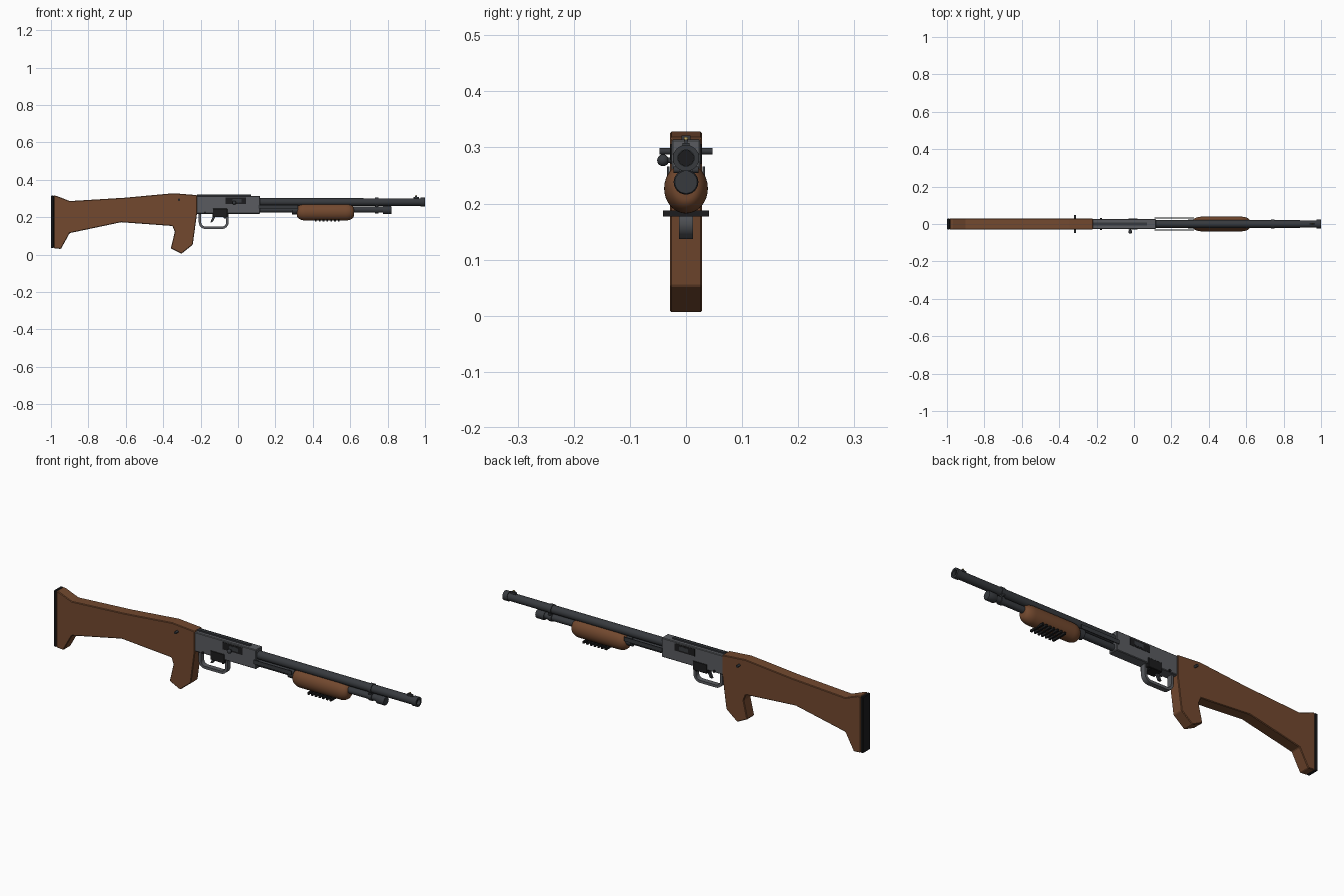
import bpy, bmesh, math
from mathutils import Matrix, Vector

if "Cube" in bpy.data.objects:
    bpy.data.objects.remove(bpy.data.objects["Cube"])


def mat(name, c):
    m = bpy.data.materials.new(name)
    m.diffuse_color = (*c, 1)
    m.use_nodes = True
    m.node_tree.nodes["Principled BSDF"].inputs["Base Color"].default_value = m.diffuse_color
    return m


WOOD = mat("wood", (0.17, 0.066, 0.028))
STEEL = mat("receiver_steel", (0.10, 0.105, 0.115))
BLUED = mat("blued_steel", (0.038, 0.042, 0.048))
BLACK = mat("black", (0.012, 0.012, 0.013))
BRASS = mat("brass", (0.5, 0.36, 0.1))


def finish(bm, name, material, bevel=0.0, smooth=False, segs=1):
    bmesh.ops.recalc_face_normals(bm, faces=bm.faces)
    me = bpy.data.meshes.new(name)
    bm.to_mesh(me)
    bm.free()
    ob = bpy.data.objects.new(name, me)
    bpy.context.collection.objects.link(ob)
    me.materials.append(material)
    if bevel:
        b = ob.modifiers.new("bevel", 'BEVEL')
        b.width, b.segments, b.limit_method = bevel, segs, 'ANGLE'
        b.angle_limit = math.radians(40)
    if smooth:
        bpy.ops.object.select_all(action='DESELECT')
        ob.select_set(True)
        bpy.context.view_layer.objects.active = ob
        bpy.ops.object.shade_smooth_by_angle(angle=math.radians(35))
    return ob


def plate(name, pts, half, material, bevel=0.0, smooth=False):
    """Side profile in x,z extruded to both sides of y = 0."""
    bm = bmesh.new()
    f = bm.faces.new([bm.verts.new((x, -half, z)) for x, z in pts])
    r = bmesh.ops.extrude_face_region(bm, geom=[f])
    vs = [g for g in r["geom"] if isinstance(g, bmesh.types.BMVert)]
    bmesh.ops.translate(bm, verts=vs, vec=(0, 2 * half, 0))
    return finish(bm, name, material, bevel, smooth)


def box(name, x, y, z, material, bevel=0.0):
    bm = bmesh.new()
    bmesh.ops.create_cube(bm, size=1)
    for v in bm.verts:
        for i, (a, b) in enumerate((x, y, z)):
            v.co[i] = a if v.co[i] < 0 else b
    return finish(bm, name, material, bevel)


def lathe(name, prof, z, material, squash=1.0, n=32):
    """Profile of (x, radius) turned about a lengthwise axis at height z."""
    bm = bmesh.new()
    rings = []
    for x, r in prof:
        rings.append([bm.verts.new((x, r * math.cos(2 * math.pi * i / n),
                                    z + squash * r * math.sin(2 * math.pi * i / n))) for i in range(n)])
    for a, b in zip(rings, rings[1:]):
        for i in range(n):
            j = (i + 1) % n
            bm.faces.new((a[i], a[j], b[j], b[i]))
    bm.faces.new(rings[0])
    bm.faces.new(rings[-1])
    return finish(bm, name, material, smooth=True)


def pin(name, x, z, y0, y1, r, material):
    bm = bmesh.new()
    bmesh.ops.create_cone(bm, cap_ends=True, segments=16, radius1=r, radius2=r, depth=y1 - y0,
                          matrix=Matrix.Translation((x, (y0 + y1) / 2, z)) @ Matrix.Rotation(math.pi / 2, 4, 'X'))
    return finish(bm, name, material, smooth=True)


def ball(name, loc, r, material):
    bm = bmesh.new()
    bmesh.ops.create_uvsphere(bm, u_segments=16, v_segments=10, radius=r, matrix=Matrix.Translation(loc))
    return finish(bm, name, material, smooth=True)


# Stock with pistol grip, and butt pad
plate("stock", [(-0.985, 0.316), (-0.968, 0.313), (-0.9, 0.286), (-0.605, 0.304), (-0.345, 0.328),
                (-0.22, 0.318), (-0.22, 0.215), (-0.242, 0.053), (-0.302, 0.005), (-0.359, 0.033),
                (-0.338, 0.122), (-0.35, 0.153), (-0.625, 0.173), (-0.9, 0.115), (-0.947, 0.03),
                (-0.985, 0.034)], 0.0285, WOOD, 0.003)
box("butt_pad", (-1, -0.985), (-0.0285, 0.0285), (0.034, 0.316), BLACK, 0.003)
pin("stock_cross_pin", -0.315, 0.293, -0.047, 0.047, 0.006, BLUED)

# Receiver and its fittings
box("receiver", (-0.222, 0.118), (-0.026, 0.026), (0.218, 0.314), STEEL, 0.003)
box("receiver_top_rib", (-0.22, 0.07), (-0.008, 0.008), (0.312, 0.321), BLUED)
for side, name in ((-1, "right"), (1, "left")):
    ys = sorted((side * 0.02, side * 0.0275))
    box("ejection_port_" + name, (-0.067, 0.043), ys, (0.27, 0.306), BLACK)
    yb = sorted((side * 0.02, side * 0.0285))
    box("bolt_" + name, (-0.03, 0.02), yb, (0.278, 0.298), BLUED)
    ya = sorted((side * 0.0295, side * 0.0335))
    box("action_bar_" + name, (0.11, 0.32), ya, (0.246, 0.266), BLUED)
pin("bolt_handle", -0.02, 0.277, -0.042, -0.02, 0.005, BLUED)
ball("bolt_knob", (-0.02, -0.041, 0.277), 0.0105, BLUED)
pin("safety_button", -0.176, 0.224, -0.031, 0.031, 0.006, BLACK)
box("trigger_housing", (-0.135, -0.057), (-0.028, 0.028), (0.2, 0.246), BLACK, 0.002)
pin("housing_pin", -0.07, 0.2, -0.02, 0.02, 0.008, BLACK)


# Trigger guard: rounded U-shaped strap
def u_path(x0, x1, z0, z1, r, n=6):
    pts = [(x0, z1)]
    for cx, a0 in ((x0 + r, math.pi), (x1 - r, 1.5 * math.pi)):
        for i in range(n + 1):
            a = a0 + i / n * math.pi / 2
            pts.append((cx + r * math.cos(a), z0 + r + r * math.sin(a)))
    return pts + [(x1, z1)]


outer = u_path(-0.21, -0.05, 0.137, 0.222, 0.036)
inner = u_path(-0.197, -0.063, 0.15, 0.222, 0.023)
plate("trigger_guard", outer + inner[::-1], 0.0125, STEEL, smooth=True)
plate("trigger", [(-0.135, 0.225), (-0.117, 0.225), (-0.122, 0.2), (-0.136, 0.174),
                  (-0.148, 0.172), (-0.137, 0.198)], 0.006, BLUED)

# Barrel with hollow muzzle
lathe("barrel", [(0.1, 0.0205), (0.975, 0.02), (0.975, 0.0235), (1, 0.0235), (1, 0.0145), (0.94, 0.0145)],
      0.281, BLUED)
lathe("bore", [(0.941, 0.014), (0.985, 0.014)], 0.281, BLACK)
box("front_sight_base", (0.938, 0.968), (-0.006, 0.006), (0.297, 0.308), BLUED)
box("front_sight_post", (0.946, 0.958), (-0.0025, 0.0025), (0.305, 0.314), BLUED)
ball("front_sight_bead", (0.952, 0, 0.315), 0.004, BRASS)

# Magazine tube, cap and barrel clamps
lathe("magazine_tube", [(0.1, 0.016), (0.79, 0.016)], 0.24, BLUED)
lathe("magazine_cap", [(0.775, 0.02), (0.779, 0.022), (0.816, 0.022), (0.82, 0.02)], 0.238, BLUED)
lathe("barrel_band", [(0.733, 0.0235), (0.75, 0.0235)], 0.281, BLUED)
lathe("magazine_band", [(0.733, 0.02), (0.75, 0.02)], 0.24, BLUED)
box("clamp_block", (0.733, 0.75), (-0.012, 0.012), (0.235, 0.285), BLUED)
pin("clamp_screw", 0.7415, 0.26, -0.022, 0.022, 0.006, BLUED)

# Sliding fore-end with rounded ends
R, X0, X1 = 0.039, 0.315, 0.62
e = 0.045
prof = [(X0 + e * (1 - math.cos(t)), 0.016 + (R - 0.016) * math.sin(t))
        for t in (i / 8 * math.pi / 2 for i in range(9))]
prof += [(X0 + X1 - x, r) for x, r in prof[::-1]]
lathe("fore_end", prof, 0.227, WOOD, squash=1.15)
lathe("fore_end_collar", [(0.29, 0.024), (0.32, 0.024)], 0.239, BLUED)

# Grip ribs under the fore-end
for i in range(7):
    x = 0.412 + i * 0.0205
    box(f"grip_rib_{i + 1}", (x, x + 0.009), (-0.041, 0.041), (0.177, 0.188), BLACK)
